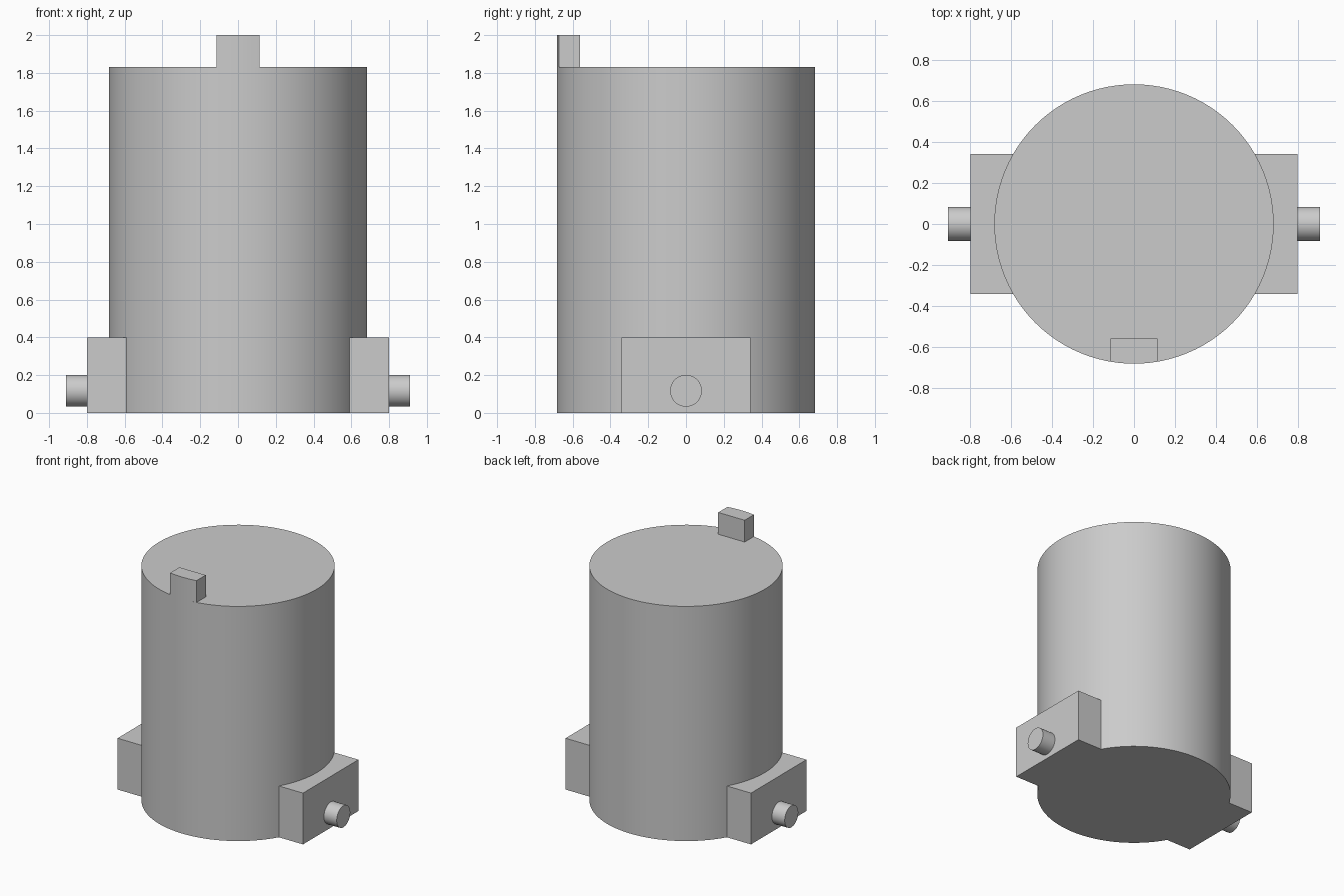
import bpy, bmesh
from math import asin, cos, sin, pi, sqrt
from mathutils import Matrix, Vector

cube = bpy.data.objects.get("Cube")
if cube:
    bpy.data.objects.remove(cube, do_unlink=True)

RADIUS, HEIGHT = 0.683, 1.83

grey = bpy.data.materials.new("plain grey")
grey.use_nodes = True
grey.diffuse_color = (0.6, 0.6, 0.6, 1)
grey.node_tree.nodes["Principled BSDF"].inputs["Base Color"].default_value = (0.6, 0.6, 0.6, 1)


def arc(start, end, steps):
    """Points on the body's outline, from one angle to another."""
    angles = [start + (end - start) * i / steps for i in range(steps + 1)]
    return [(RADIUS * cos(a), RADIUS * sin(a)) for a in angles]


def finish(bm, name):
    bmesh.ops.recalc_face_normals(bm, faces=bm.faces)
    mesh = bpy.data.meshes.new(name)
    bm.to_mesh(mesh)
    bm.free()
    mesh.materials.append(grey)
    obj = bpy.data.objects.new(name, mesh)
    bpy.context.collection.objects.link(obj)
    bpy.ops.object.select_all(action="DESELECT")
    obj.select_set(True)
    bpy.context.view_layer.objects.active = obj
    bpy.ops.object.shade_smooth_by_angle(angle=pi / 6)
    return obj


def extrude_outline(name, outline, bottom, top):
    bm = bmesh.new()
    face = bm.faces.new([bm.verts.new((x, y, bottom)) for x, y in outline])
    result = bmesh.ops.extrude_face_region(bm, geom=[face], use_keep_orig=True)
    verts = [v for v in result["geom"] if isinstance(v, bmesh.types.BMVert)]
    bmesh.ops.translate(bm, verts=verts, vec=(0, 0, top - bottom))
    return finish(bm, name)


def cylinder(name, radius, depth, segments, matrix):
    bm = bmesh.new()
    bmesh.ops.create_cone(bm, cap_ends=True, segments=segments, radius1=radius,
                          radius2=radius, depth=depth, matrix=matrix)
    return finish(bm, name)


# Main drum
cylinder("body", RADIUS, HEIGHT, 96, Matrix.Translation((0, 0, HEIGHT / 2)))

# Top tab, its front following the drum's curve
half = 0.114
spread = asin(half / RADIUS)
extrude_outline("top_tab", arc(-pi / 2 - spread, -pi / 2 + spread, 6)
                + [(half, -0.56), (-half, -0.56)], HEIGHT, 2.0)

# Side blocks hugging the drum, each with a round peg
block_half = RADIUS / 2
for side, name in ((1, "left"), (-1, "right")):
    outline = arc(-pi / 6, pi / 6, 16) + [(0.8, block_half), (0.8, -block_half)]
    extrude_outline(name + "_block", [(side * x, y) for x, y in outline], 0, 0.4)
    place = Matrix.Translation((side * 0.85, 0, 0.117)) @ Matrix.Rotation(pi / 2, 4, "Y")
    cylinder(name + "_peg", 0.084, 0.12, 48, place)
